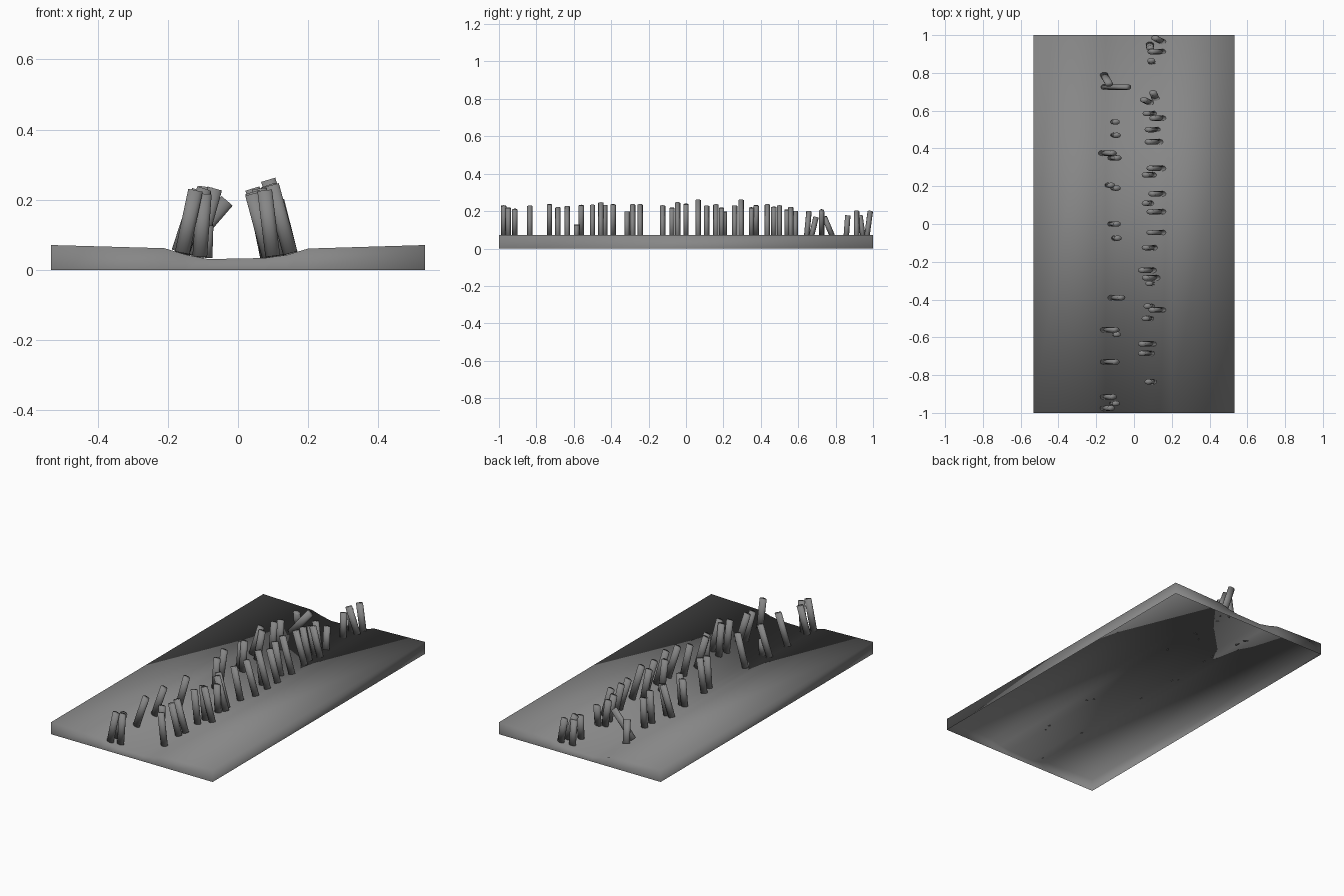
import bpy, bmesh
from mathutils import Vector, Matrix

if "Cube" in bpy.data.objects:
    bpy.data.objects.remove(bpy.data.objects["Cube"])

# Cross-section of the ground: low banks either side of a shallow trench
PROFILE = [(-0.533, 0.071), (-0.21, 0.062), (-0.15, 0.044), (-0.085, 0.031),
           (0.075, 0.034), (0.14, 0.043), (0.2, 0.061), (0.533, 0.071)]

dark_grey = bpy.data.materials.new("dark_grey")
dark_grey.diffuse_color = (0.24, 0.24, 0.24, 1)
dark_grey.use_nodes = True
dark_grey.node_tree.nodes["Principled BSDF"].inputs["Base Color"].default_value = dark_grey.diffuse_color


def ground_z(x):
    for (x0, z0), (x1, z1) in zip(PROFILE, PROFILE[1:]):
        if x0 <= x <= x1:
            return z0 + (z1 - z0) * (x - x0) / (x1 - x0)
    return 0.071


def finish(bm, name):
    bmesh.ops.recalc_face_normals(bm, faces=bm.faces)
    for f in bm.faces:
        f.smooth = True
    mesh = bpy.data.meshes.new(name)
    bm.to_mesh(mesh)
    bm.free()
    mesh.materials.append(dark_grey)
    ob = bpy.data.objects.new(name, mesh)
    bpy.context.collection.objects.link(ob)


# Ground: swept profile with a skirt around it, open underneath
bm = bmesh.new()
front = [bm.verts.new((x, -1, z)) for x, z in PROFILE]
back = [bm.verts.new((x, 1, z)) for x, z in PROFILE]
for i in range(len(PROFILE) - 1):
    bm.faces.new((front[i], front[i + 1], back[i + 1], back[i]))
rim = [e for e in bm.edges if e.is_boundary]
skirt = bmesh.ops.extrude_edge_only(bm, edges=rim)["geom"]
for v in skirt:
    if isinstance(v, bmesh.types.BMVert):
        v.co.z = 0
finish(bm, "trench_ground")

# Posts: (y, outer |x|, inner |x|, top height), leaning in over the trench
LEFT = [(.725, .18, .01, .20), (.765, .18, .11, .17), (.54, .125, .075, .21),
        (.47, .125, .07, .225), (.375, .19, .09, .23), (.35, .14, .065, .22),
        (.205, .155, .1, .20), (.19, .125, .07, .22), (0, .14, .07, .24),
        (-.075, .12, .065, .22), (-.39, .14, .045, .235), (-.56, .18, .075, .23),
        (-.585, .115, .07, .13), (-.73, .18, .075, .235), (-.915, .18, .09, .21),
        (-.95, .13, .075, .22), (-.975, .18, .1, .23)]
RIGHT = [(.975, .17, .09, .20), (.94, .105, .065, .18), (.912, .17, .07, .20),
         (.86, .115, .07, .18), (.68, .135, .08, .17), (.65, .105, .03, .20),
         (.585, .12, .045, .20), (.56, .17, .08, .22), (.5, .14, .055, .23),
         (.435, .155, .055, .235), (.295, .17, .065, .26), (.26, .12, .04, .23),
         (.16, .17, .075, .235), (.11, .105, .04, .23), (.065, .17, .065, .26),
         (-.045, .17, .065, .245), (-.125, .125, .04, .23), (-.245, .12, .02, .235),
         (-.285, .14, .04, .235), (-.315, .11, .06, .20), (-.435, .11, .05, .235),
         (-.455, .17, .075, .245), (-.5, .105, .04, .235), (-.635, .12, .02, .225),
         (-.685, .11, .02, .22), (-.835, .12, .055, .23)]
# A few posts also lean along the trench (top y minus base y)
LEAN_Y = {.765: -.05, .68: .03, .65: .015, .86: .01, .94: -.02, .975: .02}
RX, RY = 0.021, 0.0145


def add_post(bm, base, top):
    d = top - base
    # Keep the wide side of the oval across the trench
    axis = d.normalized()
    across = (Vector((1, 0, 0)) - axis * axis.x).normalized()
    along = axis.cross(across)
    rot = Matrix((across, along, axis)).transposed().to_4x4()
    mat = Matrix.Translation((base + top) / 2) @ rot @ Matrix.Diagonal((RX, RY, 1, 1))
    bmesh.ops.create_cone(bm, cap_ends=True, segments=12, radius1=1, radius2=1,
                          depth=d.length, matrix=mat)


for name, side, posts in (("left_posts", -1, LEFT), ("right_posts", 1, RIGHT)):
    bm = bmesh.new()
    for y, outer, inner, h in posts:
        lean = LEAN_Y.get(y, 0) / 2
        xb, xt = side * (outer - RX), side * (inner + RX)
        add_post(bm, Vector((xb, y - lean, ground_z(xb) + 0.002)),
                 Vector((xt, y + lean, h - 0.003)))
    finish(bm, name)
